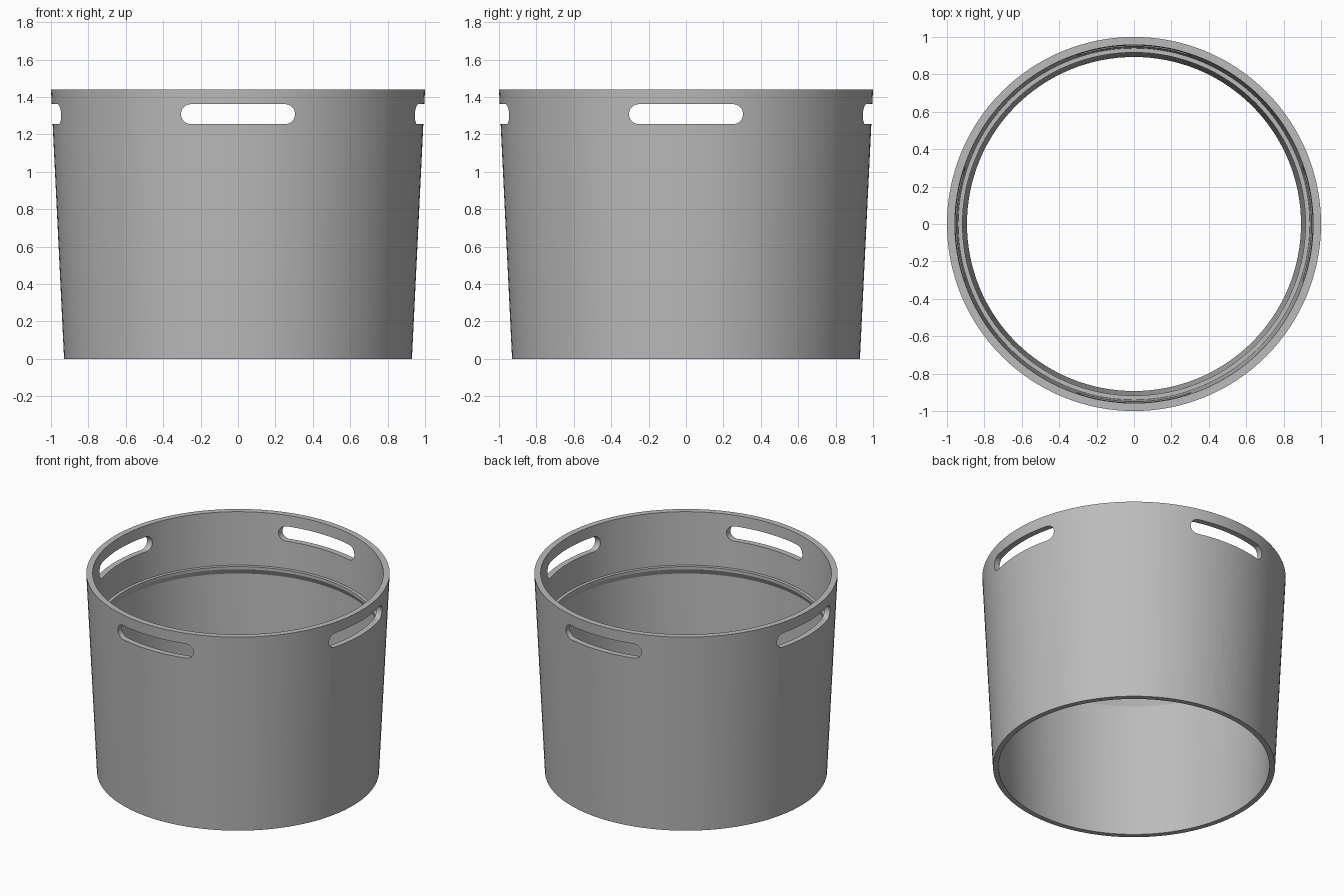
import bpy, bmesh, math
from mathutils import Matrix

if "Cube" in bpy.data.objects:
    bpy.data.objects.remove(bpy.data.objects["Cube"])

grey = bpy.data.materials.new("matte grey")
grey.use_nodes = True
colour = (0.5, 0.5, 0.5, 1)
grey.diffuse_color = colour
grey.node_tree.nodes["Principled BSDF"].inputs["Base Color"].default_value = colour


def make_object(name, bm):
    bmesh.ops.recalc_face_normals(bm, faces=bm.faces)
    mesh = bpy.data.meshes.new(name)
    bm.to_mesh(mesh)
    bm.free()
    obj = bpy.data.objects.new(name, mesh)
    mesh.materials.append(grey)
    bpy.context.collection.objects.link(obj)
    return obj


def lathe(name, profile, sides=128):
    bm = bmesh.new()
    rings = []
    for r, z in profile:
        angles = [math.tau * i / sides for i in range(sides)]
        rings.append([bm.verts.new((r * math.cos(a), r * math.sin(a), z)) for a in angles])
    for a, b in zip(rings, rings[1:] + rings[:1]):
        for i in range(sides):
            j = (i + 1) % sides
            bm.faces.new((a[i], a[j], b[j], b[i]))
    return make_object(name, bm)


def rounded_cutter(name, half_width, radius, z, turn):
    """Stadium-shaped bar pointing outward from the axis; a cylinder if half_width == radius."""
    bm = bmesh.new()
    outline = []
    for side in (1, -1):
        for i in range(25):
            a = math.pi * (i / 24 - 0.5)
            x = side * (half_width - radius + radius * math.cos(a))
            outline.append(bm.verts.new((x, -0.6, z + side * radius * math.sin(a))))
    bmesh.ops.remove_doubles(bm, verts=bm.verts, dist=0.0001)
    face = bm.faces.new([v for v in outline if v.is_valid])
    out = bmesh.ops.extrude_face_region(bm, geom=[face])
    moved = [v for v in out["geom"] if isinstance(v, bmesh.types.BMVert)]
    bmesh.ops.translate(bm, verts=moved, vec=(0, -0.7, 0))
    bm.transform(Matrix.Rotation(turn, 4, "Z"))
    obj = make_object(name, bm)
    obj.hide_render = True
    return obj


# Tapered open wall with a chamfered inner ledge
body = lathe("tapered_wall", [
    (0.93, 0), (1.0, 1.44), (0.958, 1.44), (0.94, 1.06),
    (0.917, 1.06), (0.917, 1.04), (0.938, 1.0), (0.893, 0)])

# Four handle slots and one round drain hole at the back
cutters = [rounded_cutter("slot_cutter", 0.305, 0.053, 1.308, k * math.pi / 2) for k in range(4)]
cutters.append(rounded_cutter("drain_cutter", 0.105, 0.105, 0.205, math.pi))

bpy.ops.object.select_all(action="DESELECT")
bpy.context.view_layer.objects.active = body
body.select_set(True)
for cutter in cutters:
    mod = body.modifiers.new("cut", "BOOLEAN")
    mod.operation = "DIFFERENCE"
    mod.solver = "EXACT"
    mod.object = cutter
    bpy.ops.object.modifier_apply(modifier=mod.name)
    bpy.data.objects.remove(cutter)

bpy.ops.object.shade_smooth_by_angle(angle=math.radians(25))
